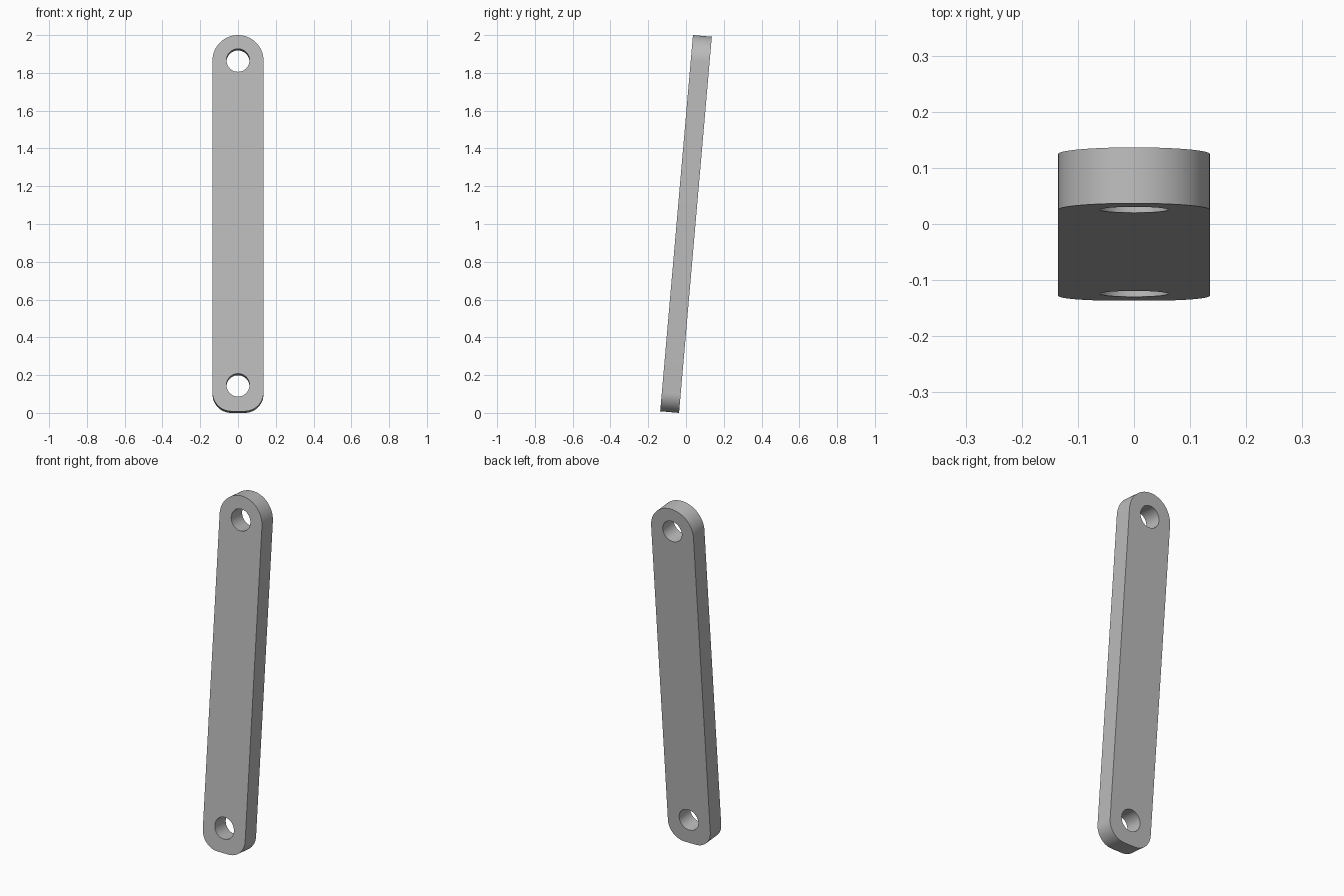
import bpy, bmesh
from math import sin, cos, pi, radians

if "Cube" in bpy.data.objects:
    bpy.data.objects.remove(bpy.data.objects["Cube"], do_unlink=True)

LENGTH, HALF_WIDTH, THICKNESS = 1.999, 0.135, 0.1
CORNER, HOLE = 0.1, 0.061
TILT = radians(-4.98)
TOP, BOTTOM = LENGTH / 2, -LENGTH / 2


def arc(cx, cz, radius, start, end, steps):
    """Points along an arc in the plane of the bar."""
    angles = [radians(start + (end - start) * i / steps) for i in range(steps + 1)]
    return [(cx + radius * cos(a), 0, cz + radius * sin(a)) for a in angles]


def add_loop(bm, points):
    verts = [bm.verts.new(p) for p in points]
    return [bm.edges.new((v, verts[i - 1])) for i, v in enumerate(verts)]


# Outline: full round at the top, flat with rounded corners at the bottom
inset = HALF_WIDTH - CORNER
outline = (arc(0, TOP - HALF_WIDTH, HALF_WIDTH, 0, 180, 48)
           + arc(-inset, BOTTOM + CORNER, CORNER, 180, 270, 20)
           + arc(inset, BOTTOM + CORNER, CORNER, 270, 360, 20))

bm = bmesh.new()
edges = add_loop(bm, outline)
# Pin holes at both ends
for z in (TOP - 0.134, BOTTOM + 0.139):
    edges += add_loop(bm, arc(0, z, HOLE, 0, 360, 48)[:-1])
bmesh.ops.triangle_fill(bm, edges=edges, use_beauty=True, normal=(0, -1, 0))
bmesh.ops.recalc_face_normals(bm, faces=bm.faces)
mesh = bpy.data.meshes.new("link_bar")
bm.to_mesh(mesh)
bm.free()

# Bar, leaning back
bar = bpy.data.objects.new("link_bar", mesh)
bpy.context.collection.objects.link(bar)
bar.location.z = 1
bar.rotation_euler.x = TILT

# Plain grey
grey = bpy.data.materials.new("grey")
grey.use_nodes = True
colour = (0.5, 0.5, 0.5, 1)
grey.diffuse_color = colour
grey.node_tree.nodes["Principled BSDF"].inputs["Base Color"].default_value = colour
mesh.materials.append(grey)

# Thickness and shading
solid = bar.modifiers.new("thickness", "SOLIDIFY")
solid.thickness = THICKNESS
solid.offset = 0
bpy.ops.object.select_all(action="DESELECT")
bar.select_set(True)
bpy.context.view_layer.objects.active = bar
bpy.ops.object.modifier_apply(modifier=solid.name)
bpy.ops.object.shade_smooth_by_angle(angle=radians(30))
